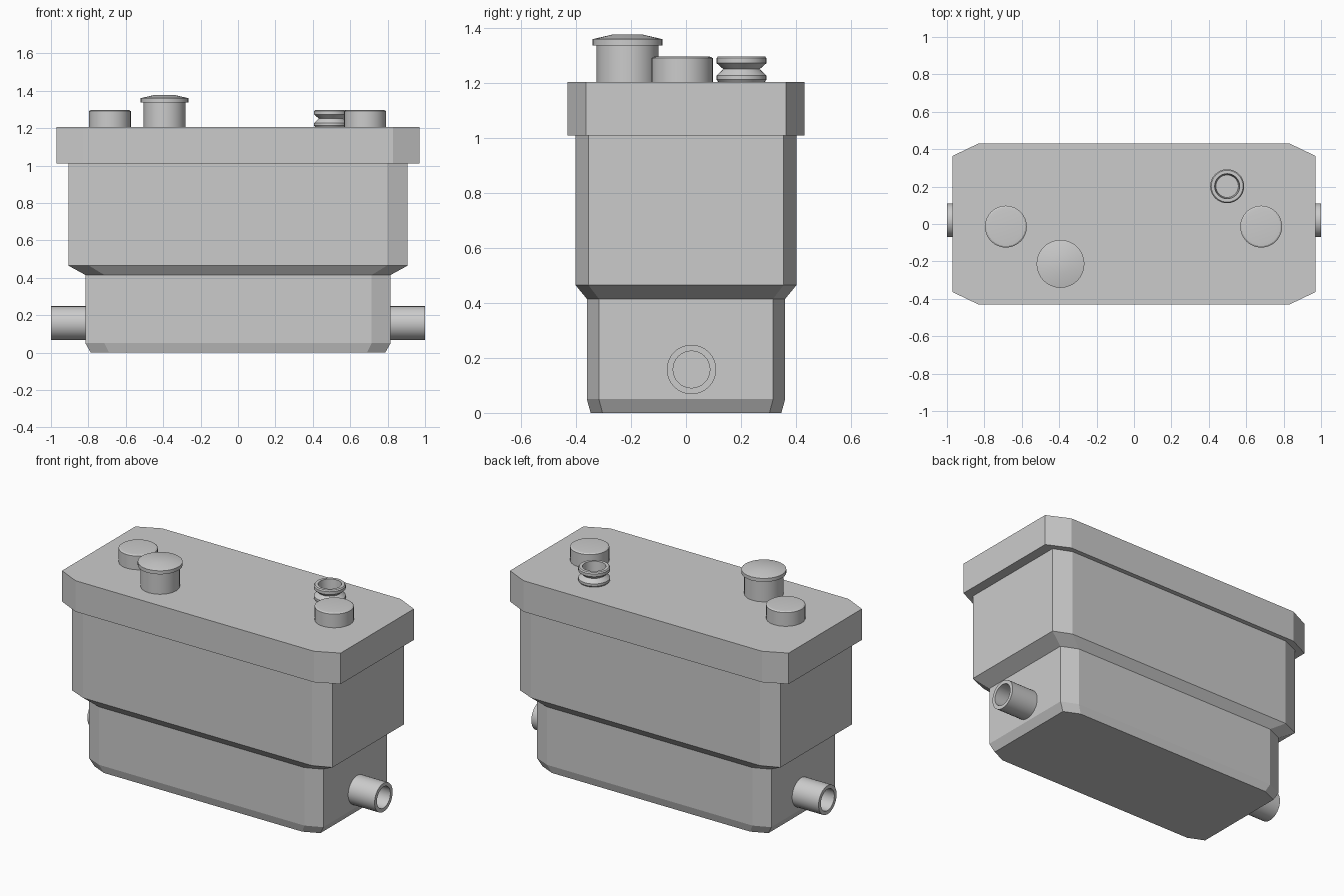
import bpy, bmesh, math
from mathutils import Matrix

if "Cube" in bpy.data.objects:
    bpy.data.objects.remove(bpy.data.objects["Cube"])


def finish(bm, name, smooth):
    bmesh.ops.remove_doubles(bm, verts=bm.verts, dist=1e-5)
    bmesh.ops.recalc_face_normals(bm, faces=bm.faces)
    mesh = bpy.data.meshes.new(name)
    bm.to_mesh(mesh)
    bm.free()
    ob = bpy.data.objects.new(name, mesh)
    bpy.context.collection.objects.link(ob)
    if smooth:
        bpy.ops.object.select_all(action='DESELECT')
        ob.select_set(True)
        bpy.context.view_layer.objects.active = ob
        bpy.ops.object.shade_smooth_by_angle(angle=math.radians(25))
    return ob


def loft(bm, rings):
    """Skin a list of vertex rings with quads."""
    for a, b in zip(rings, rings[1:]):
        n = len(a)
        for i in range(n):
            bm.faces.new((a[i], a[(i + 1) % n], b[(i + 1) % n], b[i]))


def chamfered_box(name, sections):
    """Sections: z, half width, half depth, corner x, corner y."""
    bm = bmesh.new()
    rings = []
    for z, w, d, cx, cy in sections:
        pts = [(w, -cy), (w, cy), (cx, d), (-cx, d),
               (-w, cy), (-w, -cy), (-cx, -d), (cx, -d)]
        rings.append([bm.verts.new((x, y, z)) for x, y in pts])
    loft(bm, rings)
    bm.faces.new(rings[0])
    bm.faces.new(rings[-1])
    return finish(bm, name, False)


def lathe(name, profile, matrix, cap_end=False, sides=32):
    """Spin (radius, height) points round the local z axis."""
    bm = bmesh.new()
    rings = []
    for r, h in profile:
        rings.append([bm.verts.new((r * math.cos(2 * math.pi * i / sides),
                                    r * math.sin(2 * math.pi * i / sides), h))
                      for i in range(sides)])
    loft(bm, rings)
    if cap_end:
        bm.faces.new(rings[-1])
    bm.transform(matrix)
    return finish(bm, name, True)


# Stepped tank body and overhanging lid
chamfered_box("tank_body", [
    (0.00, 0.787, 0.347, 0.69, 0.304),
    (0.05, 0.816, 0.361, 0.715, 0.317),
    (0.415, 0.816, 0.361, 0.715, 0.317),
    (0.465, 0.907, 0.402, 0.797, 0.355),
    (1.01, 0.907, 0.402, 0.797, 0.355)])
chamfered_box("lid", [
    (1.01, 0.97, 0.431, 0.83, 0.364),
    (1.205, 0.97, 0.431, 0.83, 0.364)])

# Hollow side pipes
for side, label in ((1, "right"), (-1, "left")):
    m = Matrix.Translation((0, 0.02, 0.158)) @ Matrix.Rotation(side * math.pi / 2, 4, 'Y')
    lathe(label + "_pipe", [(0.09, 0.81), (0.09, 1.0), (0.067, 1.0), (0.067, 0.82)],
          m, cap_end=True)

# Low round caps near both ends of the lid
for x, label in ((0.68, "right"), (-0.685, "left")):
    lathe(label + "_cap", [(0.112, 0), (0.112, 0.086), (0.104, 0.091), (0.085, 0.093)],
          Matrix.Translation((x, -0.014, 1.205)), cap_end=True)

# Mushroom button
lathe("button", [(0.112, 0), (0.112, 0.133), (0.128, 0.133), (0.128, 0.155),
                 (0.055, 0.172)],
      Matrix.Translation((-0.393, -0.213, 1.205)), cap_end=True)

# Grooved hollow nozzle
lathe("nozzle", [(0.085, 0), (0.091, 0.008), (0.091, 0.023), (0.066, 0.046),
                 (0.091, 0.068), (0.091, 0.086), (0.085, 0.093), (0.067, 0.093),
                 (0.06, 0.002)],
      Matrix.Translation((0.498, 0.202, 1.205)), cap_end=True)
